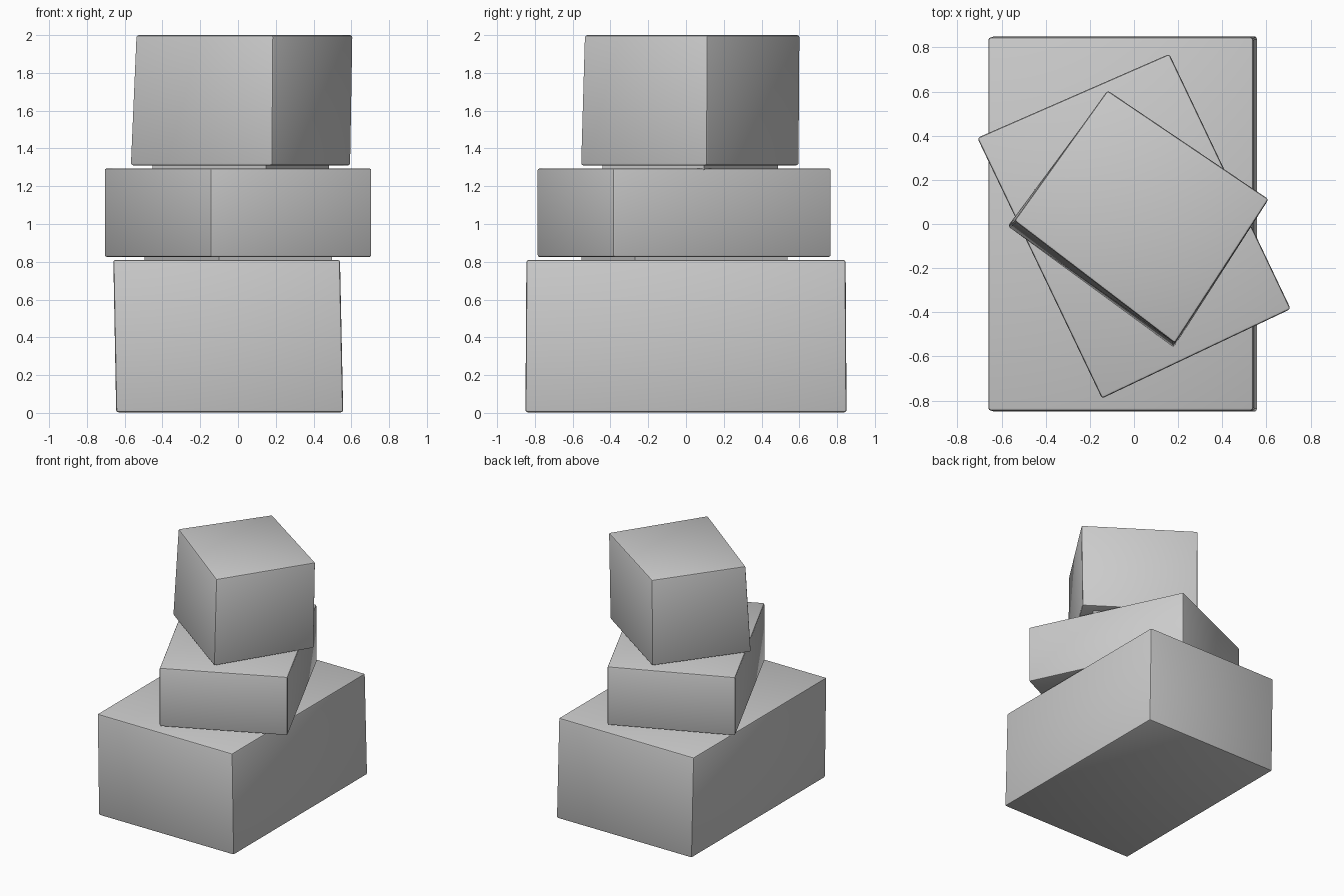
import bpy, bmesh

if "Cube" in bpy.data.objects:
    bpy.data.objects.remove(bpy.data.objects["Cube"])


def block(name, base, top, z0, z1, edge=0.012):
    """Slightly irregular box between two four-cornered outlines."""
    bm = bmesh.new()
    lo = [bm.verts.new((x, y, z0)) for x, y in base]
    hi = [bm.verts.new((x, y, z1)) for x, y in top]
    bm.faces.new(lo)
    bm.faces.new(hi)
    for i in range(4):
        j = (i + 1) % 4
        bm.faces.new((lo[i], lo[j], hi[j], hi[i]))
    bmesh.ops.recalc_face_normals(bm, faces=bm.faces[:])
    if edge:
        bmesh.ops.bevel(bm, geom=bm.edges[:], offset=edge, segments=2,
                        profile=0.5, affect='EDGES')
    mesh = bpy.data.meshes.new(name)
    bm.to_mesh(mesh)
    bm.free()
    obj = bpy.data.objects.new(name, mesh)
    bpy.context.collection.objects.link(obj)
    bpy.ops.object.select_all(action='DESELECT')
    bpy.context.view_layer.objects.active = obj
    obj.select_set(True)
    bpy.ops.object.shade_smooth_by_angle()
    return obj


def shrink(outline, f):
    cx = sum(p[0] for p in outline) / 4
    cy = sum(p[1] for p in outline) / 4
    return [(cx + (x - cx) * f, cy + (y - cy) * f) for x, y in outline]


# Outlines, corner by corner
low_base = [(-0.645, -0.85), (0.557, -0.85), (0.557, 0.85), (-0.645, 0.85)]
low_top = [(-0.66, -0.845), (0.54, -0.845), (0.54, 0.845), (-0.66, 0.845)]
mid = [(-0.71, 0.39), (-0.145, -0.79), (0.71, -0.385), (0.16, 0.77)]
up_base = [(-0.572, -0.01), (0.18, -0.56), (0.598, 0.11), (-0.12, 0.6)]
up_top = [(-0.542, 0.015), (0.185, -0.54), (0.61, 0.112), (-0.12, 0.605)]

# Three stacked boxes
block("lower_box", low_base, low_top, 0.003, 0.81)
block("middle_box", mid, mid, 0.825, 1.295)
block("upper_box", up_base, up_top, 1.31, 2.0)

# Thin contact pads closing the gaps between the boxes
pad_low = shrink(mid, 0.7)
pad_up = shrink(up_base, 0.8)
block("lower_contact", pad_low, pad_low, 0.80, 0.84, 0)
block("upper_contact", pad_up, pad_up, 1.285, 1.325, 0)
